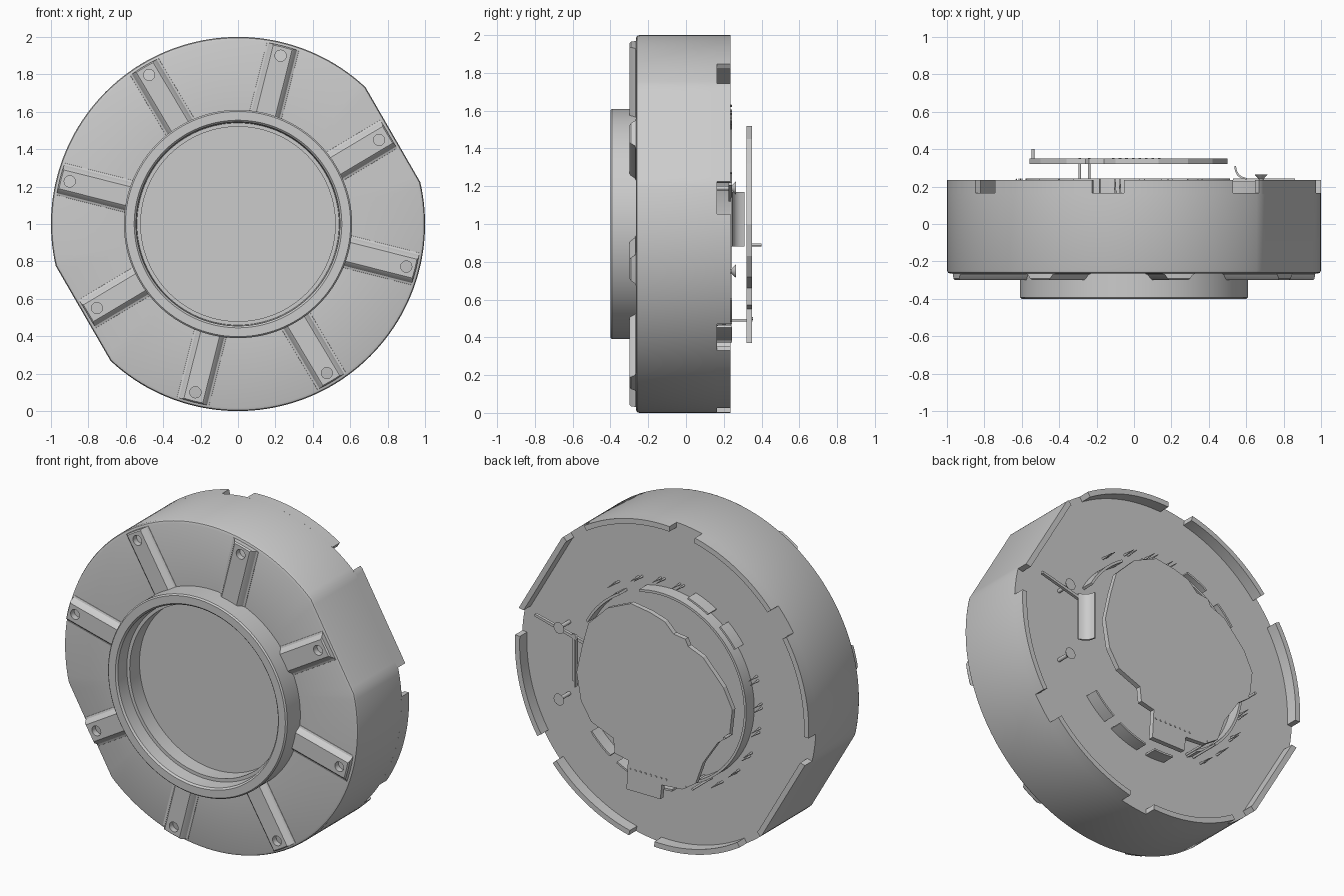
import bpy
import bmesh
from math import sin, cos, radians

cube = bpy.data.objects.get("Cube")
if cube:
    bpy.data.objects.remove(cube)

grey = bpy.data.materials.new("plain_grey")
grey.use_nodes = True
grey.diffuse_color = (0.6, 0.6, 0.6, 1)
grey.node_tree.nodes["Principled BSDF"].inputs["Base Color"].default_value = (0.6, 0.6, 0.6, 1)

MID = 1.0     # height of the disc axis
FLAT = 0.956  # distance of the two side flats from the axis
FRONT = -0.265  # depth of the recessed front face


def finish(name, bm):
    bmesh.ops.recalc_face_normals(bm, faces=bm.faces[:])
    mesh = bpy.data.meshes.new(name)
    bm.to_mesh(mesh)
    bm.free()
    obj = bpy.data.objects.new(name, mesh)
    bpy.context.collection.objects.link(obj)
    mesh.materials.append(grey)
    return obj


def add_loft(bm, rings):
    """Skin closed rings of points in order and cap both ends."""
    loops = [[bm.verts.new(p) for p in ring] for ring in rings]
    for a, b in zip(loops, loops[1:]):
        for i in range(len(a)):
            j = (i + 1) % len(a)
            bm.faces.new((a[i], a[j], b[j], b[i]))
    bm.faces.new(loops[0])
    bm.faces.new(loops[-1])


def loft(name, rings):
    bm = bmesh.new()
    add_loft(bm, rings)
    return finish(name, bm)


def polar(r, deg, y):
    return (r * cos(radians(deg)), y, MID + r * sin(radians(deg)))


def edge_radius(r, deg):
    """Radius of the round outline with two opposite flats."""
    return min(r, (FLAT - 1 + r) / max(abs(cos(radians(deg - 30))), 0.01))


def outline(r, y):
    return [polar(edge_radius(r, d), d, y) for d in range(1, 361, 2)]


def circle(r, y):
    return [polar(r, d, y) for d in range(1, 361, 2)]


def disc(x, z, r, y, step=30):
    return [(x + r * cos(radians(t)), y, z + r * sin(radians(t))) for t in range(0, 360, step)]


def prism(name, points, y0, y1):
    return loft(name, [[(x, y, z) for x, z in points] for y in (y0, y1)])


def arc_bar(name, r0, r1, a0, a1, y0, y1, steps=16, flats=False):
    """Bent bar with a rectangular section."""
    fit = edge_radius if flats else (lambda r, d: r)
    rings = []
    for i in range(steps + 1):
        d = a0 + (a1 - a0) * i / steps
        rings.append([polar(fit(r, d), d, y)
                      for r, y in ((r0, y0), (r1, y0), (r1, y1), (r0, y1))])
    return loft(name, rings)


def smooth(obj):
    bpy.ops.object.select_all(action='DESELECT')
    obj.select_set(True)
    bpy.context.view_layer.objects.active = obj
    bpy.ops.object.shade_smooth_by_angle(angle=radians(32))


# Drum with front collar and stepped recess
collar = [circle(r, y) for r, y in
          ((0.52, -0.215), (0.52, -0.31), (0.54, -0.31), (0.545, -0.39), (0.555, -0.40),
           (0.602, -0.40), (0.61, -0.392), (0.61, FRONT))]
shell = [outline(r, y) for r, y in
         ((0.982, FRONT), (0.995, -0.26), (1, -0.248), (1, 0.165))]
smooth(loft("drum_body", collar + shell))

# Raised front ridges with sloped sides, each with a screw hole
ridges, holes = bmesh.new(), bmesh.new()
for k in range(8):
    mid = 30.8 + 45 * k
    a = radians(mid)
    on_flat = k % 4 == 0
    end = FLAT if on_flat else 1

    def section(half, inset, y):
        far = end - inset
        pts = [(0.6, -half)]
        for i in range(7):
            v = half * (i / 3 - 1)
            pts.append((far if on_flat else (far * far - v * v) ** 0.5, v))
        pts.append((0.6, half))
        return [(u * cos(a) - v * sin(a), y, MID + u * sin(a) + v * cos(a)) for u, v in pts]

    add_loft(ridges, [section(*s) for s in
             ((0.09, 0.018, -0.26), (0.088, 0.018, -0.267), (0.077, 0.018, -0.271),
              (0.062, 0.018, -0.292), (0.052, 0.025, -0.30))])
    cx, _, cz = polar(0.878 if on_flat else 0.928, mid, 0)
    add_loft(holes, [disc(cx, cz, 0.03, y, 18) for y in (-0.35, -0.2)])
ridge = finish("front_ridges", ridges)
cutter = finish("hole_cutter", holes)
cutter.hide_render = True
mod = ridge.modifiers.new("holes", 'BOOLEAN')
mod.operation = 'DIFFERENCE'
mod.solver = 'EXACT'
mod.object = cutter
bpy.context.view_layer.objects.active = ridge
bpy.ops.object.modifier_apply(modifier=mod.name)
bpy.data.objects.remove(cutter)
smooth(ridge)

# Back rim, broken by notches
for k in range(8):
    start = 8 + 45 * k
    smooth(arc_bar("back_rim", 0.968, 1, start + 5, start + 40, 0.16, 0.235, 35, True))

# Circuit board behind the drum
board = [(0.47, 0.83), (0.5, 1.0), (0.46, 1.18), (0.42, 1.32), (0.29, 1.45), (0.13, 1.52),
         (0, 1.5), (-0.1, 1.47), (-0.16, 1.41), (-0.24, 1.4), (-0.26, 1.36),
         (-0.36, 1.32), (-0.5, 1.17), (-0.56, 1.05), (-0.54, 0.88), (-0.46, 0.82),
         (-0.36, 0.67), (-0.31, 0.53), (-0.22, 0.47), (-0.08, 0.46), (-0.07, 0.37),
         (0.16, 0.37), (0.15, 0.55), (0.24, 0.57), (0.25, 0.66), (0.4, 0.72)]
prism("circuit_board", board, 0.32, 0.35)

# Thin ring wall and separate wall pieces around the board
smooth(arc_bar("ring_wall", 0.565, 0.58, 75, 245, 0.16, 0.243, 48))
smooth(arc_bar("ring_wall_side", 0.565, 0.58, 28, 60, 0.16, 0.243, 12))
for mid, half in ((114, 7), (137, 7), (-48, 8), (-70, 9), (-91, 6)):
    smooth(arc_bar("wall_piece", 0.615, 0.627, mid - half, mid + half, 0.16, 0.243, 6))

# Curved flap beside the board
flap = [(0.545, 0.31), (0.55, 0.285), (0.562, 0.265), (0.58, 0.252), (0.605, 0.245),
        (0.605, 0.237), (0.575, 0.243), (0.553, 0.258), (0.54, 0.282), (0.536, 0.31)]
smooth(loft("curved_flap", [[(x, y, z) for x, y in flap] for z in (0.88, 1.17)]))


# Small round parts: flared studs, board posts, solder dots, locating pin
def stud(name, x, z, sections):
    smooth(loft(name, [disc(x, z, r, y) for r, y in sections]))


for z in (1.19, 0.75):
    stud("flared_stud", 0.68, z, ((0.012, 0.16), (0.012, 0.24), (0.036, 0.265)))
for x in (-0.29, -0.24):
    stud("board_post", x, 0.49, ((0.007, 0.16), (0.007, 0.352)))
for i in range(8):
    stud("solder_dot", -0.11 + 0.035 * i, 0.5, ((0.007, 0.345), (0.007, 0.354)))
stud("locating_pin", -0.54, 0.89, ((0.008, 0.34), (0.008, 0.4)))

# Slim side arm
prism("side_arm", [(0.53, 1.14), (0.86, 1.22), (0.86, 1.205), (0.53, 1.12)], 0.225, 0.243)

# Fine pointed prongs around the ring wall
for mid in (56, 72, 86, 98, 163, 178, 192, 208, 222, 236):
    for d in (mid - 1.2, mid + 1.2):
        px, _, pz = polar(0.63, d, 0)
        stud("prong", px, pz, ((0.007, 0.16), (0.002, 0.243)))
